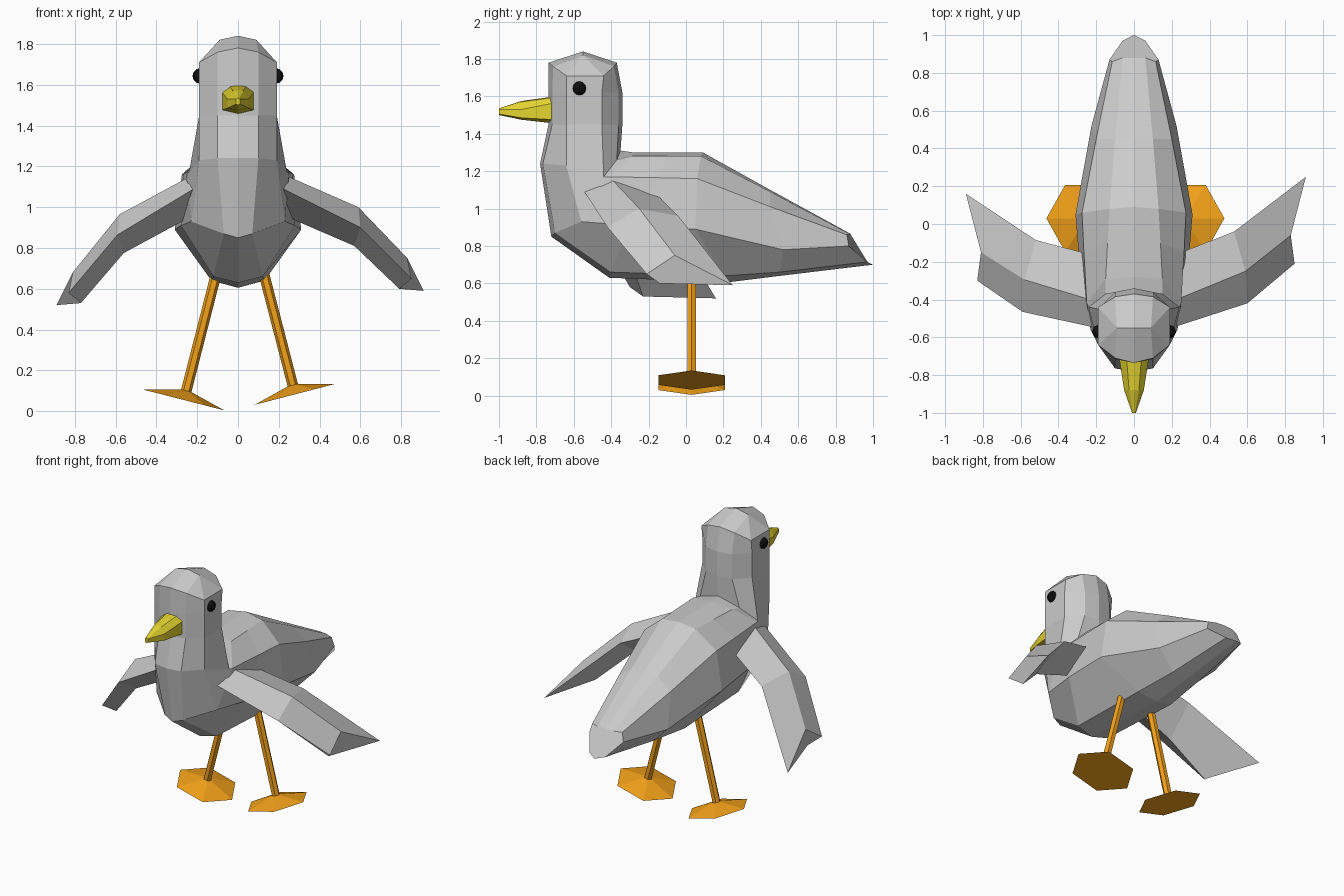
import bpy, bmesh
from mathutils import Vector

if "Cube" in bpy.data.objects:
    bpy.data.objects.remove(bpy.data.objects["Cube"])


def material(name, color):
    m = bpy.data.materials.new(name)
    m.diffuse_color = (*color, 1)
    m.use_nodes = True
    m.node_tree.nodes["Principled BSDF"].inputs["Base Color"].default_value = m.diffuse_color
    return m


yellow = material("yellow", (0.78, 0.66, 0.03))
orange = material("orange", (0.9, 0.36, 0.01))
black = material("black", (0.005, 0.005, 0.005))


def finish(name, bm, mat=None):
    bmesh.ops.remove_doubles(bm, verts=bm.verts, dist=0.0005)
    bmesh.ops.recalc_face_normals(bm, faces=bm.faces)
    me = bpy.data.meshes.new(name)
    bm.to_mesh(me)
    bm.free()
    if mat:
        me.materials.append(mat)
    ob = bpy.data.objects.new(name, me)
    bpy.context.collection.objects.link(ob)
    return ob


def loft(name, rings, mat=None):
    bm = bmesh.new()
    vs = [[bm.verts.new(p) for p in r] for r in rings]
    n = len(vs[0])
    for a, b in zip(vs, vs[1:]):
        for i in range(n):
            j = (i + 1) % n
            bm.faces.new((a[i], a[j], b[j], b[i]))
    bm.faces.new(vs[0])
    bm.faces.new(vs[-1])
    return finish(name, bm, mat)


def mirrored(half):
    # half ring running from the front/belly centre to the back centre
    return half + [(-x, y, z) for x, y, z in half[-2:0:-1]]


def neck(z):
    xy = [(0, -.735), (.1, -.715), (.19, -.64), (.19, -.45), (.1, -.36), (0, -.34)]
    return [(x, y, z) for x, y in xy]


# Body, neck and head: one loft from the crown down the neck and back to the tail
cap = (.09, -.55, 1.82)
crown = [(0, -.55, 1.84), cap, cap, cap, cap, (0, -.55, 1.84)]
rim = [(0, -.735, 1.78), (.1, -.71, 1.76), (.19, -.64, 1.71),
       (.19, -.44, 1.71), (.1, -.385, 1.76), (0, -.37, 1.78)]
trunk = [
    [(0, -.78, 1.24), (.1, -.765, 1.24), (.19, -.64, 1.23), (.24, -.44, 1.17), (.15, -.37, 1.26), (0, -.35, 1.31)],
    [(0, -.72, .85), (.07, -.70, .87), (.23, -.56, .93), (.25, -.42, 1.17), (.15, -.29, 1.28), (0, -.28, 1.30)],
    [(0, -.41, .63), (.12, -.40, .66), (.28, -.30, .91), (.265, -.15, 1.165), (.14, -.1, 1.28), (0, -.1, 1.30)],
    [(0, .22, .605), (.13, .2, .64), (.31, .05, .89), (.275, .06, 1.16), (.13, .08, 1.28), (0, .09, 1.30)],
    [(0, .5, .64), (.10, .5, .66), (.225, .52, .78), (.20, .45, 1.01), (.10, .45, 1.09), (0, .45, 1.10)],
    [(0, 1.0, .70), (.06, .97, .715), (.13, .87, .80), (.115, .86, .86), (.06, .88, .862), (0, .88, .865)],
]
loft("body", [mirrored(h) for h in [crown, rim, neck(1.62), neck(1.45)] + trunk])

# Wings: ridge, leading, lower and trailing points at root, bend and tip
wing = [
    [(.20, -.41, 1.17), (.20, -.55, 1.10), (.20, -.35, .97), (.20, -.17, 1.09)],
    [(.59, -.25, 1.00), (.60, -.42, .90), (.57, -.27, .81), (.53, -.04, .96)],
    [(.83, -.06, .75), (.85, -.21, .65), (.79, -.14, .60), (.91, .25, .59)],
]
for side, name, droop in ((1, "right_wing", 0), (-1, "left_wing", 1)):
    loft(name, [[(side * (x - .01 * k * droop), y - .045 * k * droop, z - .035 * k * droop)
                 for x, y, z in ring] for k, ring in enumerate(wing)])

# Beak
beak = []
for y, w, top, up, low, bot in ((-.70, .08, 1.60, 1.565, 1.475, 1.455),
                                (-.88, .052, 1.575, 1.53, 1.485, 1.475),
                                (-1.0, .01, 1.535, 1.53, 1.505, 1.50)):
    beak.append(mirrored([(0, y, bot), (w, y, low), (w, y, up), (w / 2, y, top - .005), (0, y, top)]))
loft("beak", beak, yellow)


def cone(name, base, tip, r1, r2, mat):
    # six-sided tapered solid standing between two points
    base, tip = Vector(base), Vector(tip)
    d = tip - base
    bm = bmesh.new()
    bmesh.ops.create_cone(bm, cap_ends=True, segments=6, radius1=r1, radius2=r2, depth=d.length)
    # point a corner of the hexagon sideways
    corner = max(bm.verts, key=lambda v: v.co.x).co
    if abs(corner.y) > 1e-4 or corner.x < r1 * .99:
        from mathutils import Matrix
        bmesh.ops.rotate(bm, verts=bm.verts, matrix=Matrix.Rotation(0.5235988, 3, 'Z'))
    zax = d.normalized()
    yax = Vector((0, 1, 0))
    xax = yax.cross(zax)
    for v in bm.verts:
        v.co = (base + tip) / 2 + xax * v.co.x + yax * v.co.y + zax * v.co.z
    return finish(name, bm, mat)


# Legs, flat feet and eyes
for name, hip, foot in (("right", Vector((.115, .03, .72)), Vector((.28, .03, .083))),
                        ("left", Vector((-.10, .03, .70)), Vector((-.265, .03, .055)))):
    up = (hip - foot).normalized()
    cone(name + "_leg", foot + up * .01, hip, .026, .026, orange)
    cone(name + "_foot", foot, foot + up * .05, .205, .012, orange)
    side = 1 if foot.x > 0 else -1
    bm = bmesh.new()
    bmesh.ops.create_uvsphere(bm, u_segments=8, v_segments=6, radius=.038)
    bmesh.ops.translate(bm, verts=bm.verts, vec=(side * .185, -.57, 1.643))
    finish(name + "_eye", bm, black)
